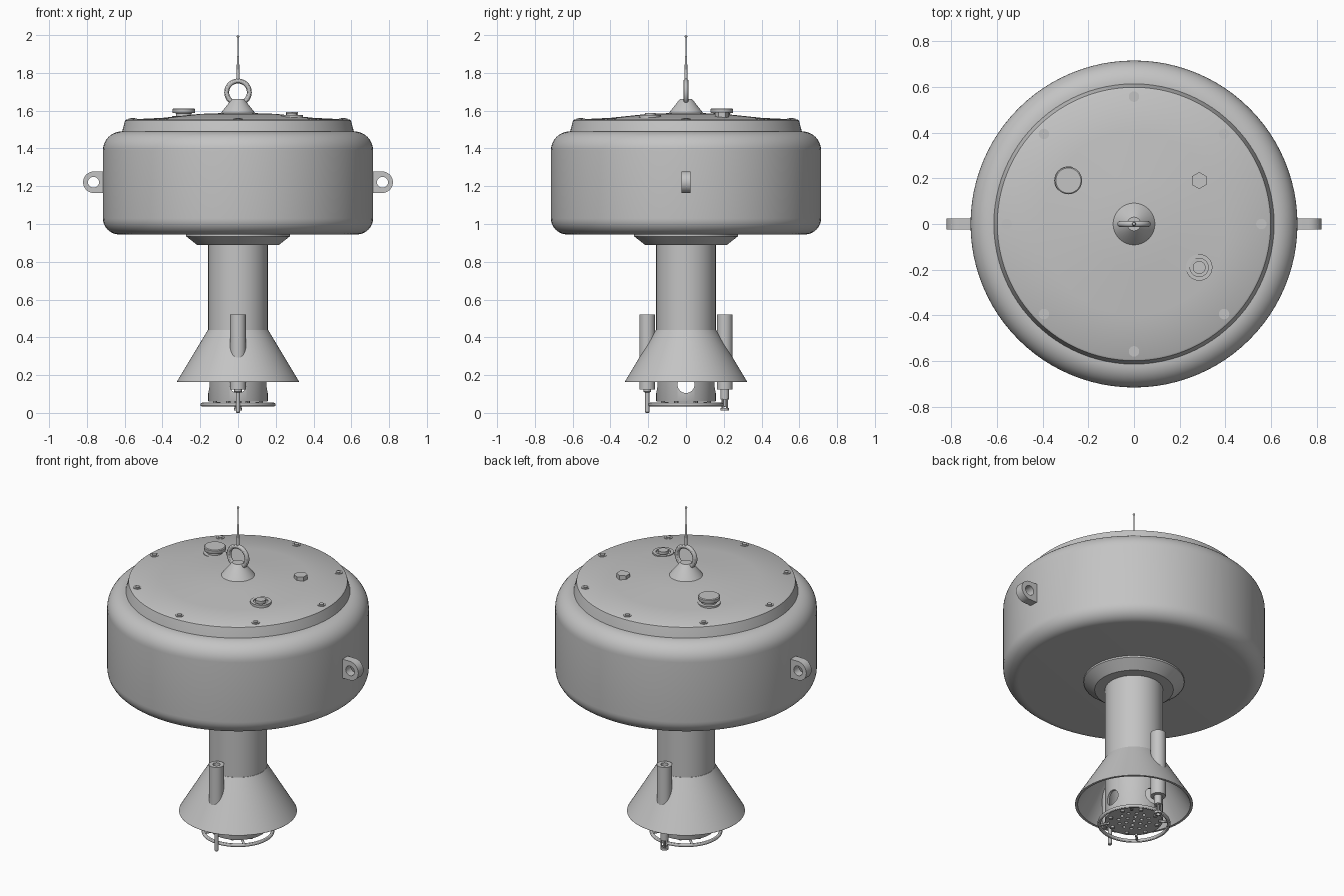
import bpy, bmesh, math
from mathutils import Vector, Matrix

cube = bpy.data.objects.get("Cube")
if cube:
    bpy.data.objects.remove(cube, do_unlink=True)

GREY = (0.55, 0.55, 0.55, 1)
grey = bpy.data.materials.new("plain grey")
grey.use_nodes = True
grey.diffuse_color = GREY
grey.node_tree.nodes["Principled BSDF"].inputs["Base Color"].default_value = GREY


def finish(name, bm):
    """Turn a bmesh into a smooth-shaded object with sharp edges kept."""
    bmesh.ops.recalc_face_normals(bm, faces=bm.faces)
    mesh = bpy.data.meshes.new(name)
    bm.to_mesh(mesh)
    bm.free()
    obj = bpy.data.objects.new(name, mesh)
    bpy.context.collection.objects.link(obj)
    mesh.materials.append(grey)
    smooth(obj)
    return obj


def smooth(obj):
    bpy.ops.object.select_all(action='DESELECT')
    obj.select_set(True)
    bpy.context.view_layer.objects.active = obj
    bpy.ops.object.shade_smooth_by_angle(angle=math.radians(30))


def lathe(name, profile, at=(0, 0), steps=32, closed=False):
    """Revolve (radius, height) points about a vertical axis."""
    bm = bmesh.new()
    verts = [bm.verts.new((r, 0, z)) for r, z in profile]
    pairs = list(zip(verts, verts[1:]))
    if closed:
        pairs.append((verts[-1], verts[0]))
    edges = [bm.edges.new(p) for p in pairs]
    bmesh.ops.spin(bm, geom=verts + edges, cent=(0, 0, 0), axis=(0, 0, 1),
                   angle=math.tau, steps=steps, use_duplicate=False)
    bmesh.ops.remove_doubles(bm, verts=bm.verts, dist=1e-5)
    bmesh.ops.translate(bm, verts=bm.verts, vec=(*at, 0))
    return finish(name, bm)


def arc(r, z, radius, start, end, n=10):
    angles = [math.radians(start + (end - start) * i / n) for i in range(n + 1)]
    return [(r + radius * math.cos(a), z + radius * math.sin(a)) for a in angles]


def add_rod(bm, start, end, radius, segments=24):
    a, b = Vector(start), Vector(end)
    turn = Vector((0, 0, 1)).rotation_difference(b - a).to_matrix().to_4x4()
    bmesh.ops.create_cone(bm, cap_ends=True, segments=segments, radius1=radius,
                          radius2=radius, depth=(b - a).length,
                          matrix=Matrix.Translation((a + b) / 2) @ turn)


def rods(name, parts):
    bm = bmesh.new()
    for part in parts:
        add_rod(bm, *part)
    return finish(name, bm)


def cut(obj, parts):
    cutter = rods("cutter", parts)
    cutter.hide_render = True
    mod = obj.modifiers.new("holes", 'BOOLEAN')
    mod.operation = 'DIFFERENCE'
    mod.solver = 'EXACT'
    mod.object = cutter
    bpy.context.view_layer.objects.active = obj
    bpy.ops.object.modifier_apply(modifier=mod.name)
    bpy.data.objects.remove(cutter, do_unlink=True)
    smooth(obj)


def polar(radius, degrees, z):
    a = math.radians(degrees)
    return (radius * math.cos(a), radius * math.sin(a), z)


# Float body, lid and the collar beneath
lathe("float_body", [(0, 0.945)] + arc(0.63, 1.03, 0.085, -90, 0)
      + arc(0.615, 1.39, 0.1, 0, 90) + [(0, 1.49)], steps=96)
lathe("lid", [(0, 1.48), (0.615, 1.48), (0.612, 1.495), (0.598, 1.548), (0.59, 1.553),
              (0.4, 1.562), (0.2, 1.583), (0, 1.59)], steps=96)
lathe("collar", [(0, 0.95), (0.275, 0.95), (0.275, 0.935), (0.215, 0.888), (0, 0.888)], steps=64)

# Lid bolts: a washer ring with a head inside
for i in range(8):
    x, y, _ = polar(0.557, 45 * i, 0)
    lathe("lid_bolt", [(0, 1.54), (0.023, 1.54), (0.023, 1.558), (0.013, 1.558),
                       (0.013, 1.562), (0, 1.562)], (x, y), 16)

# Lid fittings
lathe("vent_cap", [(0, 1.55), (0.062, 1.55), (0.062, 1.572), (0.042, 1.572), (0.042, 1.586),
                   (0.058, 1.588), (0.06, 1.592), (0.06, 1.608), (0.055, 1.612), (0, 1.612)],
      (-0.287, 0.19), 40)
rods("hex_plug", [((0.285, 0.19, 1.55), (0.285, 0.19, 1.592), 0.037, 6)])
lathe("socket_ring", [(0, 1.56), (0.058, 1.56), (0.058, 1.578), (0.04, 1.578), (0.04, 1.57),
                      (0.028, 1.57), (0.028, 1.588), (0, 1.588)], (0.285, -0.19), 32)

# Lifting eye and antenna
lathe("eye_base", [(0, 1.575), (0.092, 1.575), (0.092, 1.586), (0.036, 1.657),
                   (0.03, 1.662), (0, 1.662)], steps=40)
eye = lathe("lifting_eye", arc(0.06, 0, 0.013, 0, 330, 11), steps=48, closed=True)
eye.data.transform(Matrix.Translation((0, 0, 1.697)) @ Matrix.Rotation(math.pi / 2, 4, 'X'))
lathe("antenna", [(0, 1.765), (0.009, 1.765), (0.007, 1.82), (0.006, 1.885), (0.0035, 1.89),
                  (0.0025, 1.985)] + arc(0, 1.993, 0.007, -60, 90, 8), steps=16)

# Side lugs with a rounded, pierced end
for name, side in (("left_lug", 1), ("right_lug", -1)):
    bm = bmesh.new()
    outline = [(0.69, -0.057)] + arc(0.763, 0, 0.057, -90, 90, 20) + [(0.69, 0.057)]
    face = bm.faces.new([bm.verts.new((side * x, -0.025, 1.221 + z)) for x, z in outline])
    grown = bmesh.ops.extrude_face_region(bm, geom=[face])["geom"]
    bmesh.ops.translate(bm, vec=(0, 0.05, 0),
                        verts=[g for g in grown if isinstance(g, bmesh.types.BMVert)])
    lug = finish(name, bm)
    cut(lug, [((side * 0.765, -0.1, 1.221), (side * 0.765, 0.1, 1.221), 0.029)])

# Column and hollow skirt
lathe("column", [(0, 0.9), (0.158, 0.9), (0.158, 0.4), (0, 0.4)], steps=64)
lathe("skirt", [(0.15, 0.438), (0.16, 0.438), (0.322, 0.168), (0.322, 0.164),
                (0.308, 0.164), (0.15, 0.425)], steps=72, closed=True)

# Sensor housing: side windows and a perforated floor
housing = lathe("sensor_housing", [(0, 0.06), (0.156, 0.06), (0.158, 0.064), (0.158, 0.42),
                                   (0.145, 0.42), (0.145, 0.08), (0, 0.08)], steps=64)
pattern = [(0, 0)] + [polar(0.045, 60 * i, 0)[:2] for i in range(6)] \
    + [polar(0.085, 30 * i, 0)[:2] for i in range(12)]
holes = [((x, y, 0.03), (x, y, 0.11), 0.01, 12) for x, y in pattern]
windows = [(polar(0.1, 90 * i, 0.15), polar(0.25, 90 * i, 0.15), 0.045, 32) for i in range(4)]
cut(housing, holes + windows)
rods("floor_bolts", [(polar(0.132, 45 * i + 22, 0.05), polar(0.132, 45 * i + 22, 0.065), 0.011, 12)
                     for i in range(8)])

# Guard ring and its struts
lathe("guard_ring", arc(0.19, 0.044, 0.01, 0, 330, 11), steps=64, closed=True)
rods("guard_struts", [(polar(0.135, 90 * i + 45, 0.052), polar(0.19, 90 * i + 45, 0.045), 0.007, 12)
                      for i in range(4)])

# Instrument tubes, open at the top
for name, y in (("front_tube", -0.205), ("back_tube", 0.205)):
    lathe(name, [(0, 0.125), (0.042, 0.125), (0.042, 0.522), (0.02, 0.522), (0.02, 0.46),
                 (0, 0.46)], (0, y), 40)

# Front probe, and back probe with a caged tip
lathe("front_probe", [(0, 0.13), (0.02, 0.13), (0.02, 0.112), (0.011, 0.108), (0.011, 0.004),
                      (0.008, 0), (0, 0)], (0, -0.205), 20)
lathe("back_probe", [(0, 0.13), (0.022, 0.13), (0.022, 0.07), (0.009, 0.07), (0.009, 0.035),
                     (0, 0.03)], (0, 0.205), 24)
lathe("probe_cage_rim", [(0.012, 0.012), (0.022, 0.012), (0.022, 0.026), (0.012, 0.026)],
      (0, 0.205), 24, closed=True)
posts = [polar(0.018, 90 * i + 45, 0) for i in range(4)]
rods("probe_cage_posts", [((x, y + 0.205, 0.02), (x, y + 0.205, 0.075), 0.005, 10)
                          for x, y, _ in posts])
